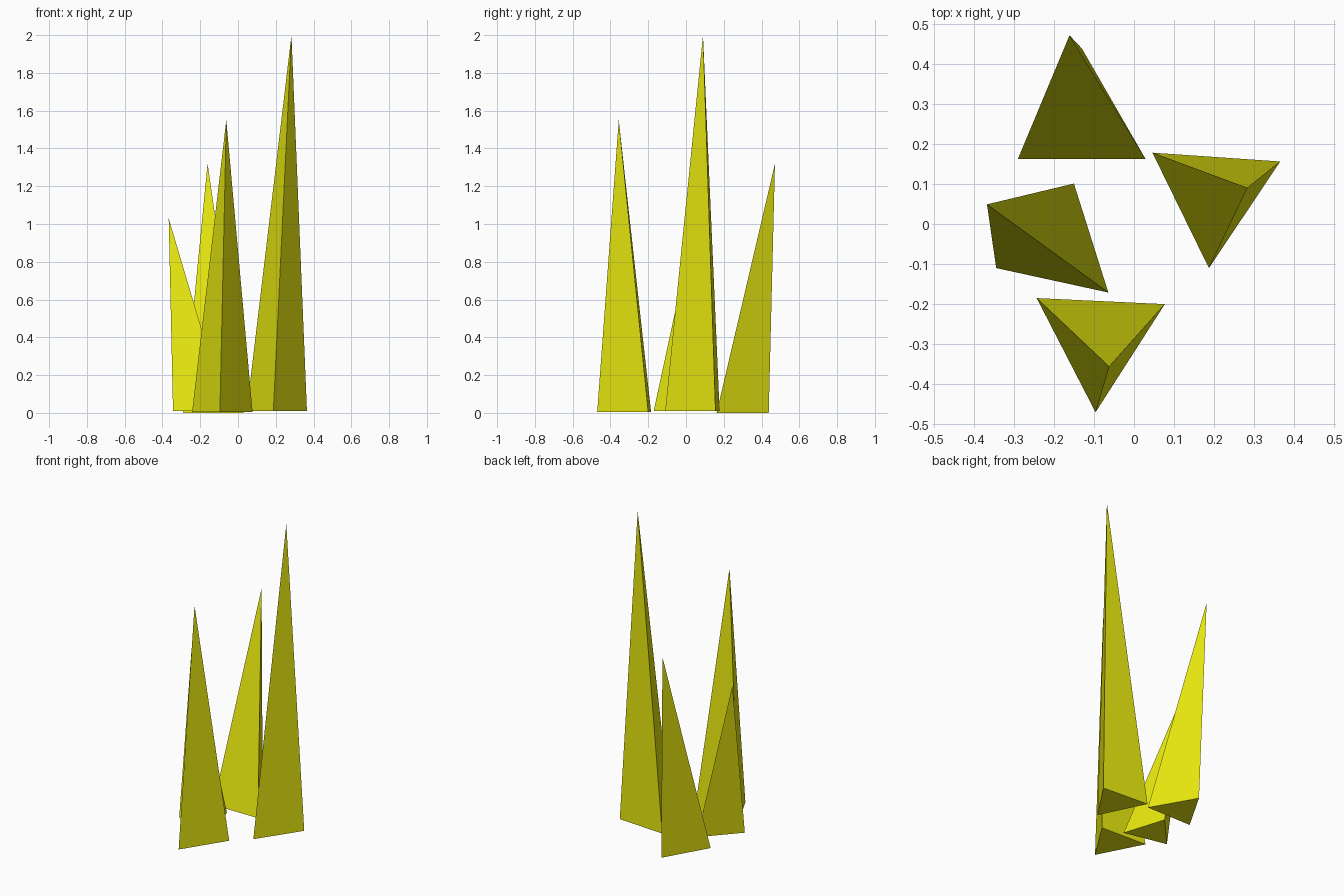
import bpy, bmesh

if "Cube" in bpy.data.objects:
    bpy.data.objects.remove(bpy.data.objects["Cube"])

yellow = bpy.data.materials.new("olive yellow")
yellow.diffuse_color = (0.8, 0.8, 0.005, 1)
yellow.use_nodes = True
yellow.node_tree.nodes["Principled BSDF"].inputs["Base Color"].default_value = yellow.diffuse_color


def spike(name, base, base_z, tip):
    """Closed three-sided spike: a triangular base drawn up to an off-centre tip."""
    bm = bmesh.new()
    ring = [bm.verts.new((x, y, base_z)) for x, y in base]
    top = bm.verts.new(tip)
    bm.faces.new(ring)
    for i in range(3):
        bm.faces.new((ring[i], ring[(i + 1) % 3], top))
    bmesh.ops.recalc_face_normals(bm, faces=bm.faces)
    mesh = bpy.data.meshes.new(name)
    bm.to_mesh(mesh)
    bm.free()
    mesh.materials.append(yellow)
    obj = bpy.data.objects.new(name, mesh)
    bpy.context.collection.objects.link(obj)


# Tallest spike on the right
spike("tall_spike", [(0.046, 0.178), (0.365, 0.156), (0.187, -0.110)],
      0.01, (0.283, 0.090, 2.0))
# Front spike
spike("front_spike", [(-0.243, -0.185), (0.077, -0.200), (-0.096, -0.470)],
      0.005, (-0.062, -0.356, 1.55))
# Back spike, leaning backwards
spike("back_spike", [(-0.290, 0.162), (0.029, 0.162), (-0.130, 0.438)],
      0.0, (-0.161, 0.471, 1.32))
# Short left spike, leaning outwards
spike("left_spike", [(-0.150, 0.101), (-0.064, -0.171), (-0.344, -0.110)],
      0.01, (-0.367, 0.049, 1.03))
